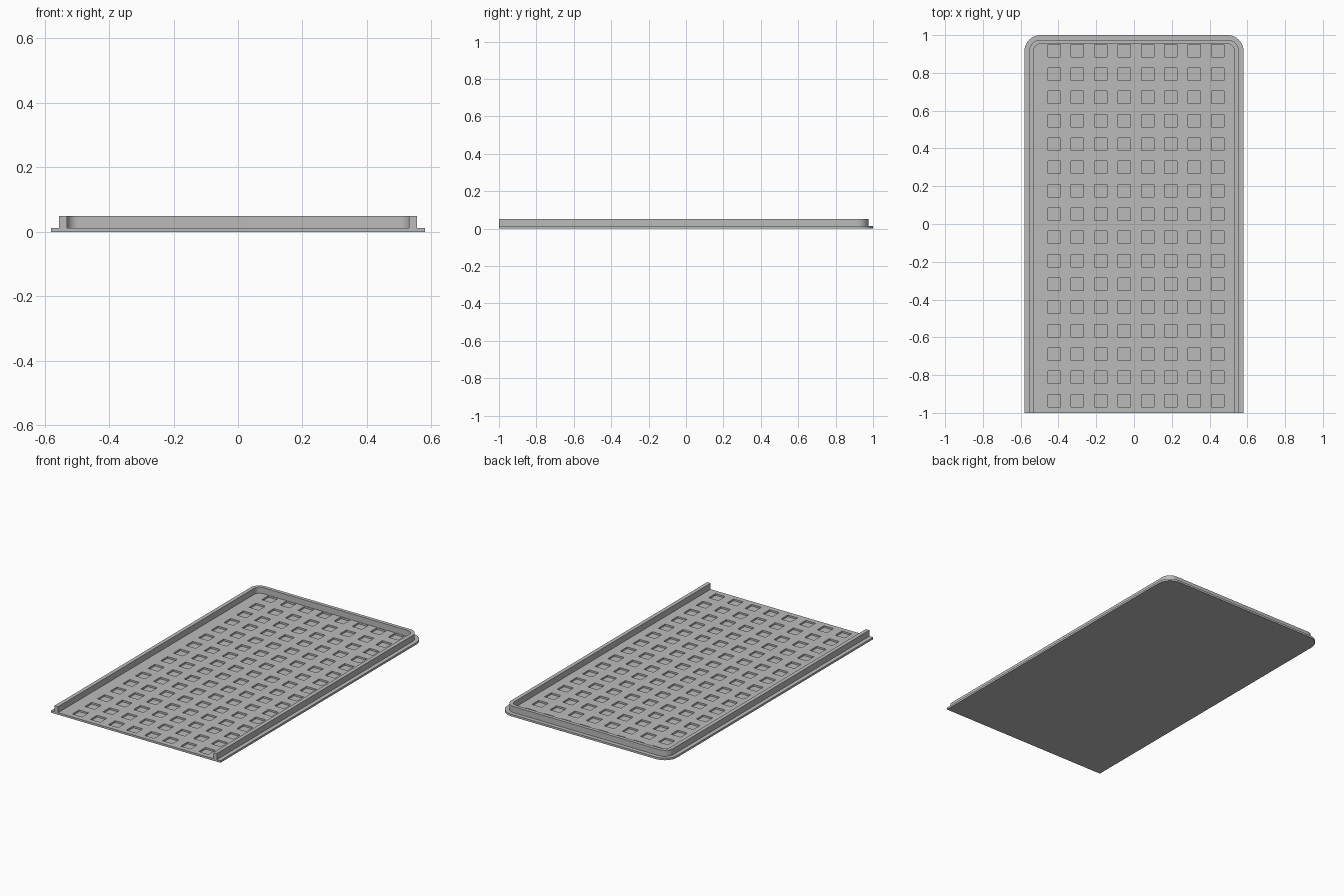
import bpy, bmesh, math
from mathutils import Matrix, Vector

cube = bpy.data.objects.get("Cube")
if cube:
    bpy.data.objects.remove(cube, do_unlink=True)

BASE_TOP, RIM_TOP, POCKET_FLOOR = 0.0125, 0.05, 0.002
FRONT = -1.0

gray = bpy.data.materials.new("plain_gray")
gray.use_nodes = True
gray.diffuse_color = (0.5, 0.5, 0.5, 1)
gray.node_tree.nodes["Principled BSDF"].inputs["Base Color"].default_value = (0.5, 0.5, 0.5, 1)


def arch(half_width, back, radius, steps=12):
    """Open outline: front right, round the two back corners, front left."""
    right = [(half_width, FRONT)]
    for i in range(steps + 1):
        a = math.pi / 2 * i / steps
        right.append((half_width - radius + radius * math.cos(a),
                      back - radius + radius * math.sin(a)))
    return right + [(-x, y) for x, y in reversed(right)]


def make_object(name, bm):
    bmesh.ops.recalc_face_normals(bm, faces=bm.faces)
    mesh = bpy.data.meshes.new(name)
    bm.to_mesh(mesh)
    bm.free()
    mesh.materials.append(gray)
    obj = bpy.data.objects.new(name, mesh)
    bpy.context.collection.objects.link(obj)
    return obj


def extrude_outline(name, points, bottom, top):
    bm = bmesh.new()
    face = bm.faces.new([bm.verts.new((x, y, bottom)) for x, y in points])
    new = bmesh.ops.extrude_face_region(bm, geom=[face], use_keep_orig=True)
    moved = [v for v in new["geom"] if isinstance(v, bmesh.types.BMVert)]
    bmesh.ops.translate(bm, verts=moved, vec=(0, 0, top - bottom))
    return make_object(name, bm)


def select_only(obj):
    bpy.ops.object.select_all(action="DESELECT")
    obj.select_set(True)
    bpy.context.view_layer.objects.active = obj


# Base plate with rounded back corners
base = extrude_outline("base_plate", arch(0.58, 1.0, 0.085), 0, BASE_TOP)

# Raised rim, open at the front
outer = arch(0.555, 0.975, 0.06)
inner = arch(0.531, 0.953, 0.036)
rim = extrude_outline("raised_rim", outer + inner[::-1], BASE_TOP, RIM_TOP)

# Grid of square pockets cut into the plate
bm = bmesh.new()
for col in range(8):
    for row in range(16):
        centre = Vector((-0.423 + col * 0.1237, 0.917 - row * 0.1235, POCKET_FLOOR + 0.025))
        bmesh.ops.create_cube(bm, size=1, matrix=Matrix.Translation(centre)
                              @ Matrix.Diagonal((0.066, 0.066, 0.05, 1)))
cutter = make_object("pocket_cutter", bm)
cutter.hide_render = True
cut = base.modifiers.new("pockets", "BOOLEAN")
cut.operation, cut.solver, cut.object = "DIFFERENCE", "EXACT", cutter
select_only(base)
bpy.ops.object.modifier_apply(modifier=cut.name)
bpy.data.objects.remove(cutter, do_unlink=True)

# Smooth corners with sharp edges
for obj in (base, rim):
    select_only(obj)
    bpy.ops.object.shade_smooth_by_angle(angle=math.radians(30))
